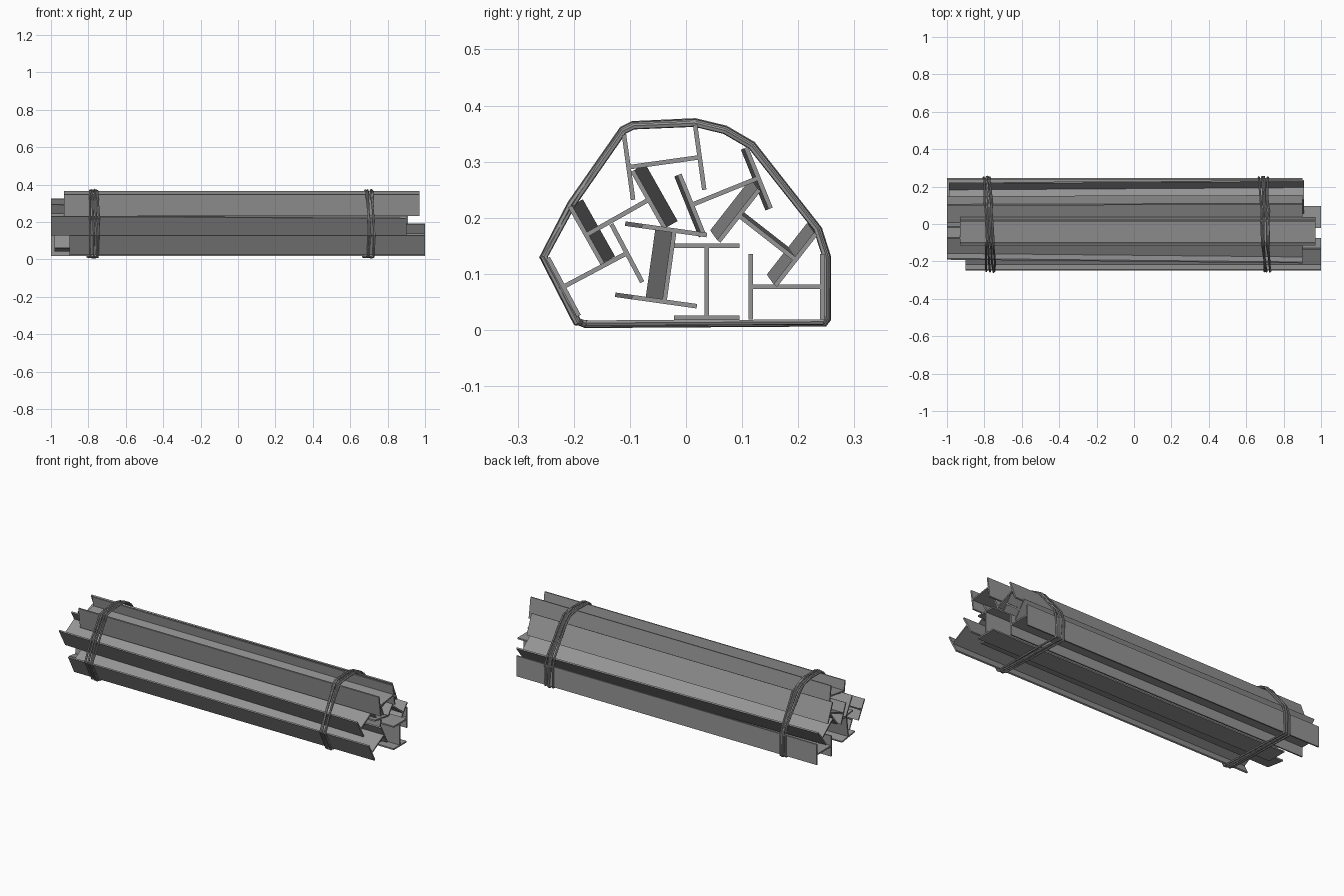
import bpy, bmesh, math, random
from mathutils import Vector

if "Cube" in bpy.data.objects:
    bpy.data.objects.remove(bpy.data.objects["Cube"])

random.seed(4)
FLANGE, HEIGHT, T = 0.117, 0.136, 0.008

# Dark steel
steel = bpy.data.materials.new("dark_steel")
steel.diffuse_color = (0.3, 0.3, 0.3, 1)
steel.use_nodes = True
steel.node_tree.nodes["Principled BSDF"].inputs["Base Color"].default_value = steel.diffuse_color


def beam(name, y, z, angle, x0, x1, along=0.0, across=0.0):
    """I-beam running along x; along/across skew the ends in the section's own axes."""
    h, f, t = HEIGHT / 2, FLANGE / 2, T / 2
    # outline: right flange, web top, left flange, web bottom
    outline = [(h, -f), (h, f), (h - T, f), (h - T, t),
               (-h + T, t), (-h + T, f), (-h, f), (-h, -f),
               (-h + T, -f), (-h + T, -t), (h - T, -t), (h - T, -f)]
    a = math.radians(angle)
    c, s = math.cos(a), math.sin(a)
    bm = bmesh.new()
    ends = []
    for x in (x0, x1):
        k = x / 0.95
        ring = []
        for u, v in outline:
            u, v = u + along * k, v + across * k
            ring.append(bm.verts.new((x, y + u * c - v * s, z + u * s + v * c)))
        ends.append(ring)
    n = len(outline)
    for i in range(n):
        j = (i + 1) % n
        bm.faces.new((ends[0][i], ends[0][j], ends[1][j], ends[1][i]))
    for r in ends:  # end caps: two flanges and the web
        bm.faces.new((r[0], r[1], r[2], r[3], r[10], r[11]))
        bm.faces.new((r[3], r[4], r[9], r[10]))
        bm.faces.new((r[4], r[5], r[6], r[7], r[8], r[9]))
    bmesh.ops.recalc_face_normals(bm, faces=bm.faces)
    me = bpy.data.meshes.new(name)
    bm.to_mesh(me)
    bm.free()
    me.materials.append(steel)
    bpy.context.collection.objects.link(bpy.data.objects.new(name, me))


# Stack of beams: y, z, web angle, x range, end skew
beam("beam_bottom_right", 0.179, 0.077, 0, -1.0, 0.90)
beam("beam_bottom_middle", 0.037, 0.086, 90, -0.90, 1.0)
beam("beam_inner", -0.044, 0.116, 82, -0.98, 0.92, across=-0.015)
beam("beam_bottom_left", -0.162, 0.107, 28, -0.90, 1.0)
beam("beam_upper_left", -0.113, 0.206, 29.5, -1.0, 0.90, along=-0.011)
beam("beam_top", -0.039, 0.299, 8, -0.93, 0.97)
beam("beam_upper_right", 0.067, 0.246, 22, -1.0, 0.90, along=0.003)
beam("beam_right", 0.139, 0.173, -38, -0.99, 0.91, along=0.010, across=-0.003)

# Outline the wire follows around the stack (y, z)
HULL = [(-0.195, 0.014), (-0.255, 0.13), (-0.205, 0.225), (-0.113, 0.357),
        (-0.095, 0.366), (0.016, 0.371), (0.07, 0.358), (0.118, 0.33),
        (0.236, 0.18), (0.252, 0.13), (0.252, 0.02), (0.246, 0.012), (-0.178, 0.010)]


def wire(name, xc, lean):
    """Several loose turns of wire in one continuous run."""
    pts = []
    for k in (-1.5, 0.5, -0.5, 1.5):
        off = random.uniform(-0.004, 0.002)
        xk = xc + k * 0.0125
        tilt = lean + random.uniform(-0.02, 0.02)
        for y, z in HULL:
            d = Vector((y, z - 0.18)).normalized() * off
            x = xk - tilt * y + random.uniform(-0.005, 0.005)
            pts.append((x, y + d.x, max(z + d.y, 0.0055)))
    cu = bpy.data.curves.new(name, 'CURVE')
    cu.dimensions = '3D'
    cu.bevel_depth = 0.0055
    cu.bevel_resolution = 1
    sp = cu.splines.new('POLY')
    sp.points.add(len(pts) - 1)
    for p, co in zip(sp.points, pts):
        p.co = (*co, 1)
    sp.use_cyclic_u = True
    sp.use_smooth = False
    cu.materials.append(steel)
    bpy.context.collection.objects.link(bpy.data.objects.new(name, cu))


# Binding wire near both ends
wire("binding_wire_left", -0.775, 0.045)
wire("binding_wire_right", 0.702, 0.045)
